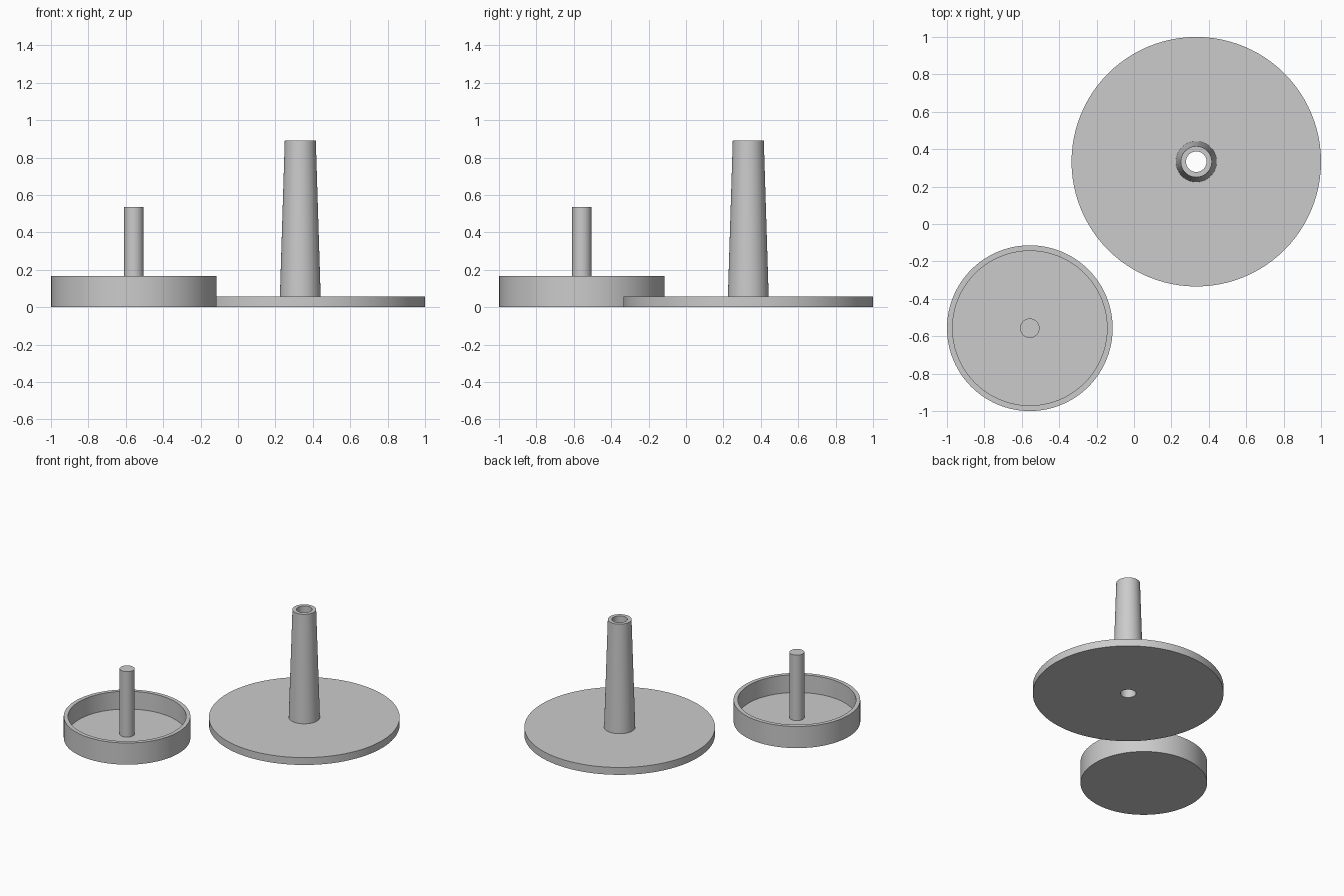
import bpy
import bmesh
from math import tau, radians
from mathutils import Matrix, Vector

cube = bpy.data.objects.get("Cube")
if cube:
    bpy.data.objects.remove(cube, do_unlink=True)

SEGMENTS = 96

# Single plain grey
grey = bpy.data.materials.new("grey plastic")
grey.use_nodes = True
colour = (0.6, 0.6, 0.6, 1)
grey.diffuse_color = colour
grey.node_tree.nodes["Principled BSDF"].inputs["Base Color"].default_value = colour


def lathe(name, profile, centre, closed=False):
    """Turn an (r, z) profile about the vertical axis through centre."""
    bm = bmesh.new()
    verts = [bm.verts.new((r, 0, z)) for r, z in profile]
    pairs = list(zip(verts, verts[1:]))
    if closed:
        pairs.append((verts[-1], verts[0]))
    edges = [bm.edges.new(pair) for pair in pairs]
    bmesh.ops.spin(bm, geom=verts + edges, cent=(0, 0, 0), axis=(0, 0, 1),
                   angle=tau, steps=SEGMENTS, use_merge=True)
    bmesh.ops.remove_doubles(bm, verts=bm.verts, dist=0.0001)
    bmesh.ops.recalc_face_normals(bm, faces=bm.faces)
    mesh = bpy.data.meshes.new(name)
    bm.to_mesh(mesh)
    bm.free()
    mesh.materials.append(grey)
    obj = bpy.data.objects.new(name, mesh)
    obj.location = (*centre, 0)
    bpy.context.collection.objects.link(obj)
    bpy.ops.object.select_all(action="DESELECT")
    obj.select_set(True)
    bpy.context.view_layer.objects.active = obj
    bpy.ops.object.shade_smooth_by_angle(angle=radians(30))
    return obj


# Wide disc with a tapered hollow post, bored right through
BORE = 0.055
lathe("disc_with_hollow_post",
      [(BORE, 0), (0.667, 0), (0.667, 0.057), (0.109, 0.057),
       (0.083, 0.89), (BORE, 0.89)],
      (0.333, 0.333), closed=True)

# Shallow round tray with a solid centre pin
lathe("tray_with_pin",
      [(0, 0), (0.443, 0), (0.443, 0.167), (0.413, 0.167), (0.413, 0.03),
       (0.052, 0.03), (0.052, 0.535), (0, 0.535)],
      (-0.557, -0.557))
